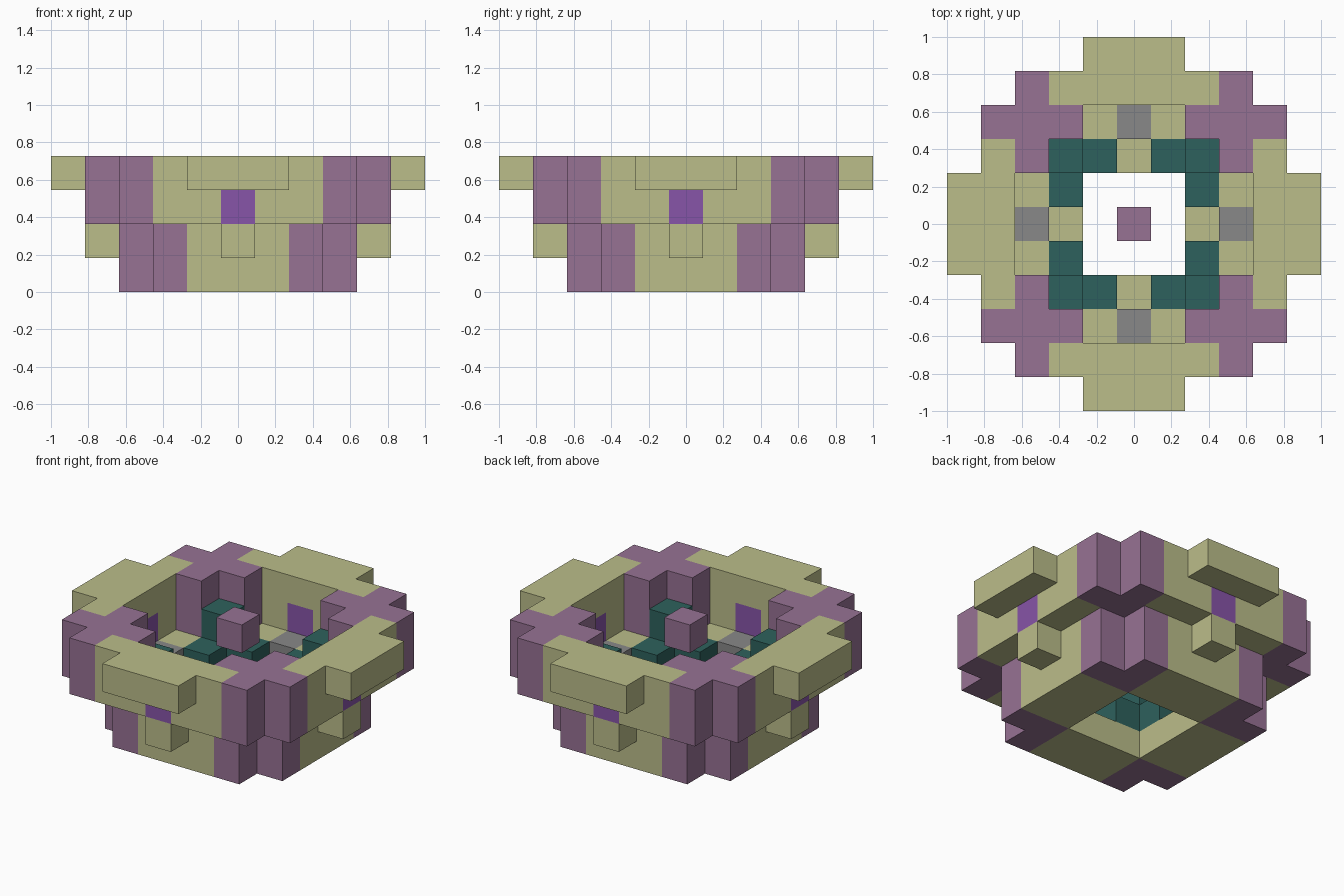
import bpy, bmesh
from mathutils import Vector

cube = bpy.data.objects.get("Cube")
if cube:
    bpy.data.objects.remove(cube)

UNIT = 2 / 11  # edge of one block


def material(name, rgb):
    mat = bpy.data.materials.new(name)
    mat.use_nodes = True
    mat.diffuse_color = (*rgb, 1)
    bsdf = mat.node_tree.nodes["Principled BSDF"]
    bsdf.inputs["Base Color"].default_value = (*rgb, 1)
    bsdf.inputs["Roughness"].default_value = 0.8
    return mat


olive = material("pale olive", (0.497, 0.509, 0.254))
mauve = material("mauve", (0.309, 0.168, 0.296))
teal = material("dark teal", (0.027, 0.120, 0.109))
grey = material("grey", (0.246, 0.246, 0.246))
violet = material("violet", (0.242, 0.089, 0.392))


def blocks(xs, ys, zs):
    return {(x, y, z) for x in xs for y in ys for z in zs}


def quarter_turns(cells):
    """Repeat the blocks on all four sides."""
    result = set()
    for _ in range(4):
        result |= cells
        cells = {(-y, x, z) for x, y, z in cells}
    return result


def corner(pairs, zs):
    """Blocks of one corner, mirrored across its diagonal."""
    return {(*p, z) for a, b in pairs for p in ((a, b), (b, a)) for z in zs}


low, high = (0, 1), (2, 3)
mid, wide, centre = range(-1, 2), range(-2, 3), (0,)

# Each part: name, colour, blocks of one side, repeated around the middle
parts = [
    ("violet_windows", violet, blocks(centre, (4,), (2,))),
    ("grey_floor_blocks", grey, blocks(centre, (3,), (1,))),
    ("upper_walls", olive, blocks(wide, (4,), high)),
    ("rim_ledges", olive, blocks(mid, (5,), (3,))),
    ("outer_knobs", olive, blocks(centre, (4,), (1,))),
    ("lower_walls", olive, blocks(mid, (3,), low)),
    ("floor_ring", olive, blocks(mid, (2,), (0,))),
    ("upper_corners", mauve, corner([(3, 3), (3, 4), (2, 3)], high)),
    ("lower_corners", mauve, corner([(2, 3)], low) | {(2, 2, 0)}),
    ("inner_corner_steps", teal, corner([(1, 2), (2, 2)], (1,)) | {(2, 2, 2)}),
    ("floating_core", mauve, blocks(centre, centre, (3,))),
]

# Earlier parts take precedence, so the windows cut into the walls
owner = {}
for name, mat, cells in parts:
    for cell in quarter_turns(cells):
        owner.setdefault(cell, name)

axes = [Vector((1, 0, 0)), Vector((0, 1, 0)), Vector((0, 0, 1))]


def build(name, mat):
    """Skin the outside faces of a part's blocks."""
    bm = bmesh.new()
    for cell in [c for c in owner if owner[c] == name]:
        middle = Vector(cell) + Vector((0, 0, 0.5))
        for i in range(3):
            for sign in (-1, 1):
                normal = axes[i] * sign
                if tuple(int(v) for v in Vector(cell) + normal) in owner:
                    continue
                u, v = axes[(i + 1) % 3] * sign, axes[(i + 2) % 3]
                ring = [(-1, -1), (1, -1), (1, 1), (-1, 1)]
                bm.faces.new([bm.verts.new(
                    (middle + (normal + u * a + v * b) / 2) * UNIT)
                    for a, b in ring])
    bmesh.ops.remove_doubles(bm, verts=bm.verts, dist=0.001)
    bmesh.ops.dissolve_limit(bm, angle_limit=0.01, verts=bm.verts, edges=bm.edges)
    mesh = bpy.data.meshes.new(name)
    bm.to_mesh(mesh)
    bm.free()
    mesh.materials.append(mat)
    bpy.context.collection.objects.link(bpy.data.objects.new(name, mesh))


for name, mat, cells in parts:
    build(name, mat)
